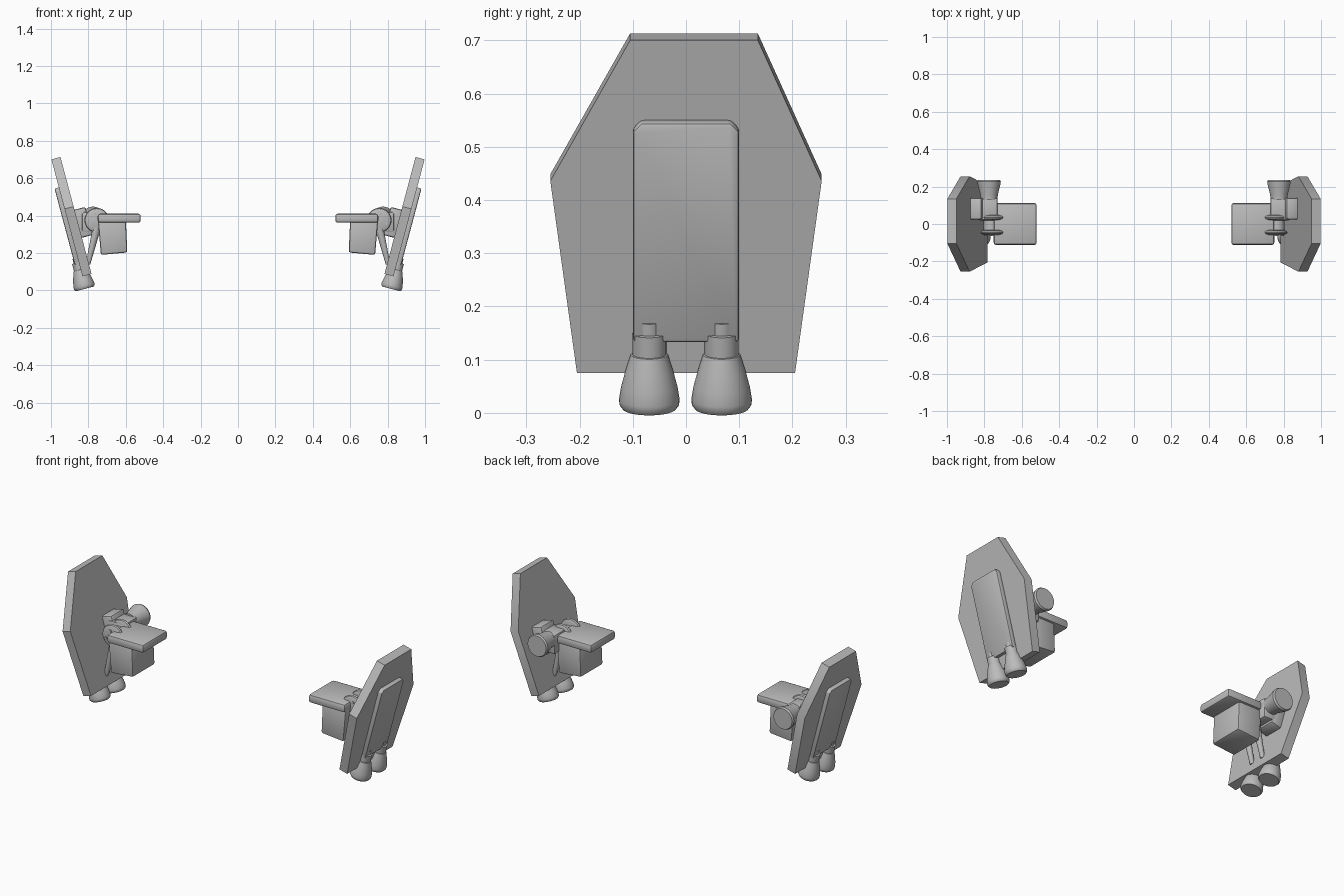
import bpy, bmesh, math
from mathutils import Matrix, Vector

cube = bpy.data.objects.get("Cube")
if cube:
    bpy.data.objects.remove(cube, do_unlink=True)

grey = bpy.data.materials.new("plain grey")
grey.use_nodes = True
colour = (0.5, 0.5, 0.5, 1)
grey.diffuse_color = colour
grey.node_tree.nodes["Principled BSDF"].inputs["Base Color"].default_value = colour

# Tilted frame of the shield: local x points outward, local z runs up the plate
TILT = Matrix.Translation((0.783, 0, 0.088)) @ Matrix.Rotation(math.radians(14.9), 4, 'Y')
HINGE = Vector((0.765, 0, 0.385))


def finish(bm, name, frame=Matrix(), bevel=0, segments=2):
    """Bevel a part, place it, and make its left and mirrored right copies."""
    if bevel:
        sharp = [e for e in bm.edges if e.calc_face_angle(0) > 0.6]
        bmesh.ops.bevel(bm, geom=sharp, offset=bevel, segments=segments,
                        affect='EDGES', profile=0.5, clamp_overlap=True)
    bm.transform(frame)
    bmesh.ops.recalc_face_normals(bm, faces=bm.faces)
    for side in ("left", "right"):
        if side == "right":
            bm.transform(Matrix.Scale(-1, 4, (1, 0, 0)))
            bmesh.ops.reverse_faces(bm, faces=bm.faces)
        mesh = bpy.data.meshes.new(side + "_" + name)
        bm.to_mesh(mesh)
        mesh.materials.append(grey)
        obj = bpy.data.objects.new(side + "_" + name, mesh)
        bpy.context.collection.objects.link(obj)
        bpy.ops.object.select_all(action='DESELECT')
        obj.select_set(True)
        bpy.context.view_layer.objects.active = obj
        bpy.ops.object.shade_smooth_by_angle(angle=math.radians(35))
    bm.free()


def prism(points, axis, low, high):
    """Extrude a flat outline along x or y."""
    bm = bmesh.new()
    place = (lambda a, b: (low, a, b)) if axis == 'x' else (lambda a, b: (a, low, b))
    face = bm.faces.new([bm.verts.new(place(a, b)) for a, b in points])
    grown = bmesh.ops.extrude_face_region(bm, geom=[face])
    step = Vector((high - low, 0, 0) if axis == 'x' else (0, high - low, 0))
    bmesh.ops.translate(bm, vec=step,
                        verts=[v for v in grown["geom"] if isinstance(v, bmesh.types.BMVert)])
    return bm


def box(low, high):
    outline = [(low[0], low[2]), (high[0], low[2]), (high[0], high[2]), (low[0], high[2])]
    return prism(outline, 'y', low[1], high[1])


def lathe(profile, sides=32):
    """Capped turned shape about z from (radius, height) pairs."""
    bm = bmesh.new()
    rings = [[bm.verts.new((r * math.cos(t), r * math.sin(t), h))
              for t in (2 * math.pi * i / sides for i in range(sides))]
             for r, h in profile]
    for a, b in zip(rings, rings[1:]):
        for i in range(sides):
            j = (i + 1) % sides
            bm.faces.new((a[i], a[j], b[j], b[i]))
    bm.faces.new(rings[0])
    bm.faces.new(rings[-1])
    return bm


def along(start, end):
    """Frame whose z axis runs from start toward end."""
    start, end = Vector(start), Vector(end)
    turn = (end - start).to_track_quat('Z', 'Y').to_matrix().to_4x4()
    return Matrix.Translation(start) @ turn


# Shield plate and raised outer panel
outline = [(-0.205, 0), (0.205, 0), (0.255, 0.373), (0.135, 0.647), (-0.105, 0.647), (-0.255, 0.373)]
finish(prism(outline, 'x', 0, 0.05), "shield", TILT)
panel = [(-0.1, 0.065), (0.1, 0.065), (0.1, 0.475), (0.085, 0.492), (-0.085, 0.492), (-0.1, 0.475)]
finish(prism(panel, 'x', 0.045, 0.074), "outer_panel", TILT, 0.007)

# Pair of thruster bells at the foot of the shield
bell = [(0.05, -0.068), (0.056, -0.06), (0.057, -0.05), (0.053, -0.025), (0.045, 0.005),
        (0.035, 0.037), (0.032, 0.038), (0.032, 0.078), (0.023, 0.079), (0.023, 0.102)]
for name, y in (("front", -0.069), ("rear", 0.067)):
    finish(lathe(bell), name + "_thruster", TILT @ Matrix.Translation((0.055, y, 0)))

# Shoulder pad and the box below it
finish(box((0.52, -0.112, 0.362), (0.75, 0.112, 0.41)), "shoulder_pad", bevel=0.013)
taper = [(0.592, 0.203), (0.733, 0.19), (0.75, 0.385), (0.6, 0.385)]
finish(prism(taper, 'y', -0.1, 0.1), "shoulder_box", bevel=0.01)

# Mount on the inner face of the shield
finish(box((-0.06, 0.025, 0.2), (0.01, 0.14, 0.355)), "mount_block", TILT, 0.01)
finish(box((0.73, 0.02, 0.31), (0.835, 0.14, 0.42)), "hinge_block", bevel=0.01)

# Rear flared nozzle
flare = [(0.045, 0), (0.047, 0.03), (0.06, 0.08), (0.063, 0.098), (0.058, 0.108)]
finish(lathe(flare), "rear_nozzle", along((0.775, 0.128, 0.385), (0.775, 1, 0.385)))

# Hinge drum, rounded lugs and small bolts
finish(lathe([(0.04, 0), (0.04, 0.09)]), "hinge_drum",
       along(HINGE + Vector((0, -0.05, -0.02)), HINGE + Vector((0, 1, -0.02))))
lug = [(0.048, 0), (0.062, 0.006), (0.066, 0.013), (0.062, 0.02), (0.048, 0.026)]
for name, y in (("front", -0.058), ("rear", 0.022)):
    centre = HINGE + Vector((-0.01, y, -0.01))
    finish(lathe(lug), name + "_hinge_lug", along(centre, centre + Vector((0, 1, 0))))
for i in range(3):
    t = math.radians(90 + 120 * i)
    spot = HINGE + Vector((0.032 * math.cos(t), -0.063, 0.032 * math.sin(t) - 0.01))
    finish(lathe([(0.008, 0), (0.008, 0.01)], 10), "hinge_bolt_%d" % (i + 1),
           along(spot, spot + Vector((0, 1, 0))))

# Tapered braces from the hinge down to the shield
for name, y in (("front", -0.04), ("rear", 0.04)):
    finish(lathe([(0.022, 0), (0.012, 0.2)], 12), name + "_brace",
           along((0.755, y, 0.335), (0.802, y, 0.14)))
